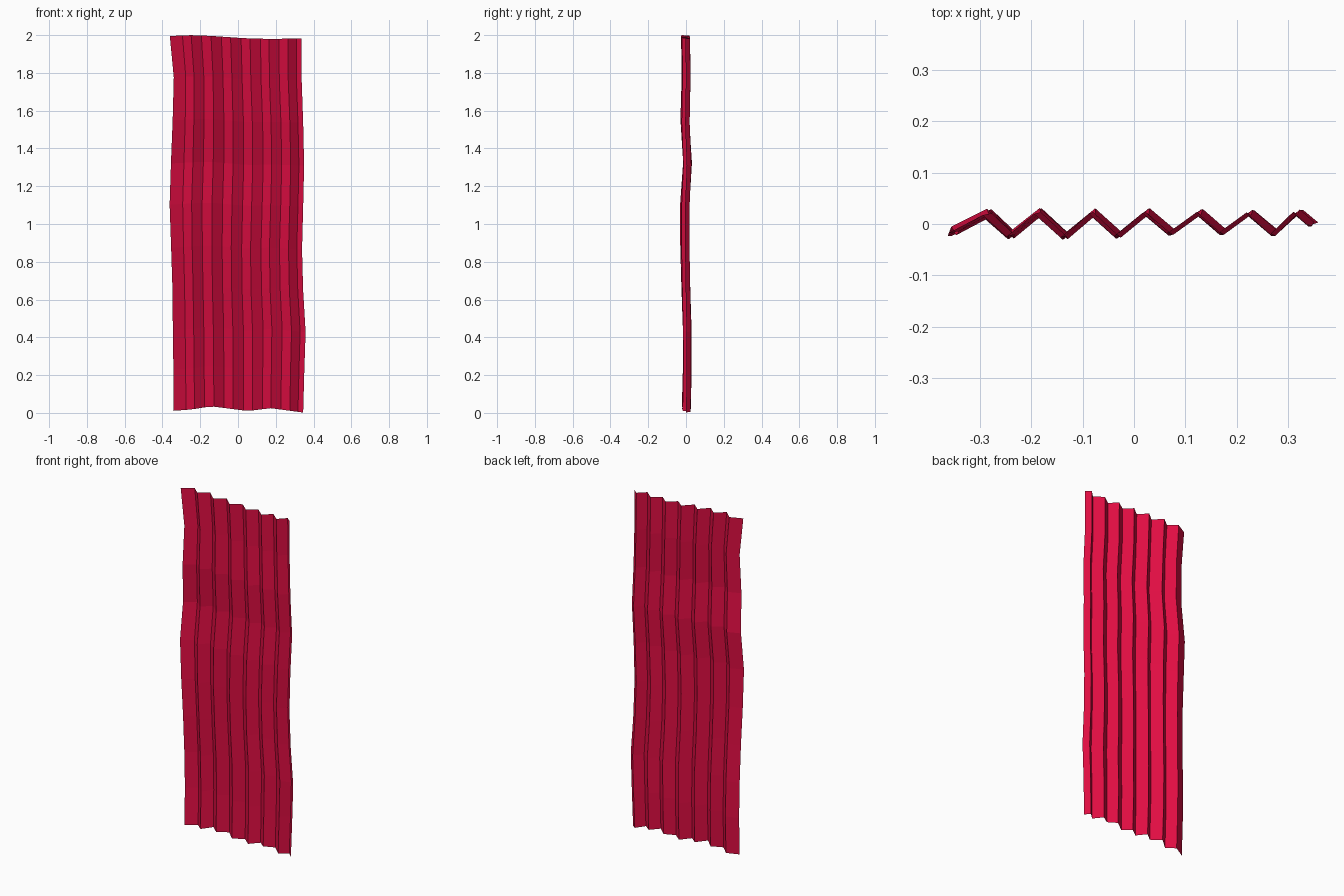
import bpy, bmesh

# fold lines across the width: (x, y) zigzag
FOLDS = [(-.345, -.013), (-.28, .022), (-.235, -.02), (-.182, .024), (-.132, -.022),
         (-.078, .024), (-.03, -.02), (.025, .025), (.072, -.015), (.127, .024),
         (.172, -.015), (.225, .023), (.273, -.018), (.317, .024), (.345, .0)]

# rows: z, left edge x shift, right edge x shift, middle-left fold shift, y sway
ROWS = [(0.00, .004, .000, .006, .000), (0.22, .003, .006, .002, .007),
        (0.43, .000, .013, .000, .006), (0.65, -.002, .000, -.006, -.003),
        (0.87, -.009, -.006, -.004, -.010), (1.10, -.017, .000, .006, -.010),
        (1.32, -.010, .005, .012, .008), (1.55, -.001, .000, .008, -.009),
        (1.78, .005, -.008, -.004, -.001), (2.00, -.016, -.008, -.006, -.005)]

# hem heights along x: (x, bottom, top)
HEMS = [(-.36, .01, 1.994), (-.25, .018, 2.0), (-.15, .035, 1.997),
        (.05, .01, 1.983), (.17, .025, 1.98), (.36, .0, 1.982)]


def hem(x, k):
    for a, b in zip(HEMS, HEMS[1:]):
        if x <= b[0]:
            t = (x - a[0]) / (b[0] - a[0])
            return a[k] + t * (b[k] - a[k])
    return HEMS[-1][k]


# pleated cloth sheet
bm = bmesh.new()
grid = []
for z, left, right, mid, sway in ROWS:
    row = []
    for x, y in FOLDS:
        t = (x + .345) / .69
        dx = left * (1 - t) ** 2 + right * t ** 2 + 2 * mid * t * (1 - t)
        dy = sway * (1 - .5 * t)
        f = z / 2
        zz = hem(x, 1) * (1 - f) + hem(x, 2) * f
        row.append(bm.verts.new((x + dx, y + dy, zz)))
    grid.append(row)
for lo, hi in zip(grid, grid[1:]):
    for i in range(len(FOLDS) - 1):
        bm.faces.new((lo[i], lo[i + 1], hi[i + 1], hi[i]))

mesh = bpy.data.meshes.new("curtain")
bm.to_mesh(mesh)
bm.free()
curtain = bpy.data.objects.new("curtain", mesh)
bpy.context.collection.objects.link(curtain)

# red cloth
mat = bpy.data.materials.new("red_cloth")
mat.diffuse_color = (.75, .004, .055, 1)
mesh.materials.append(mat)
